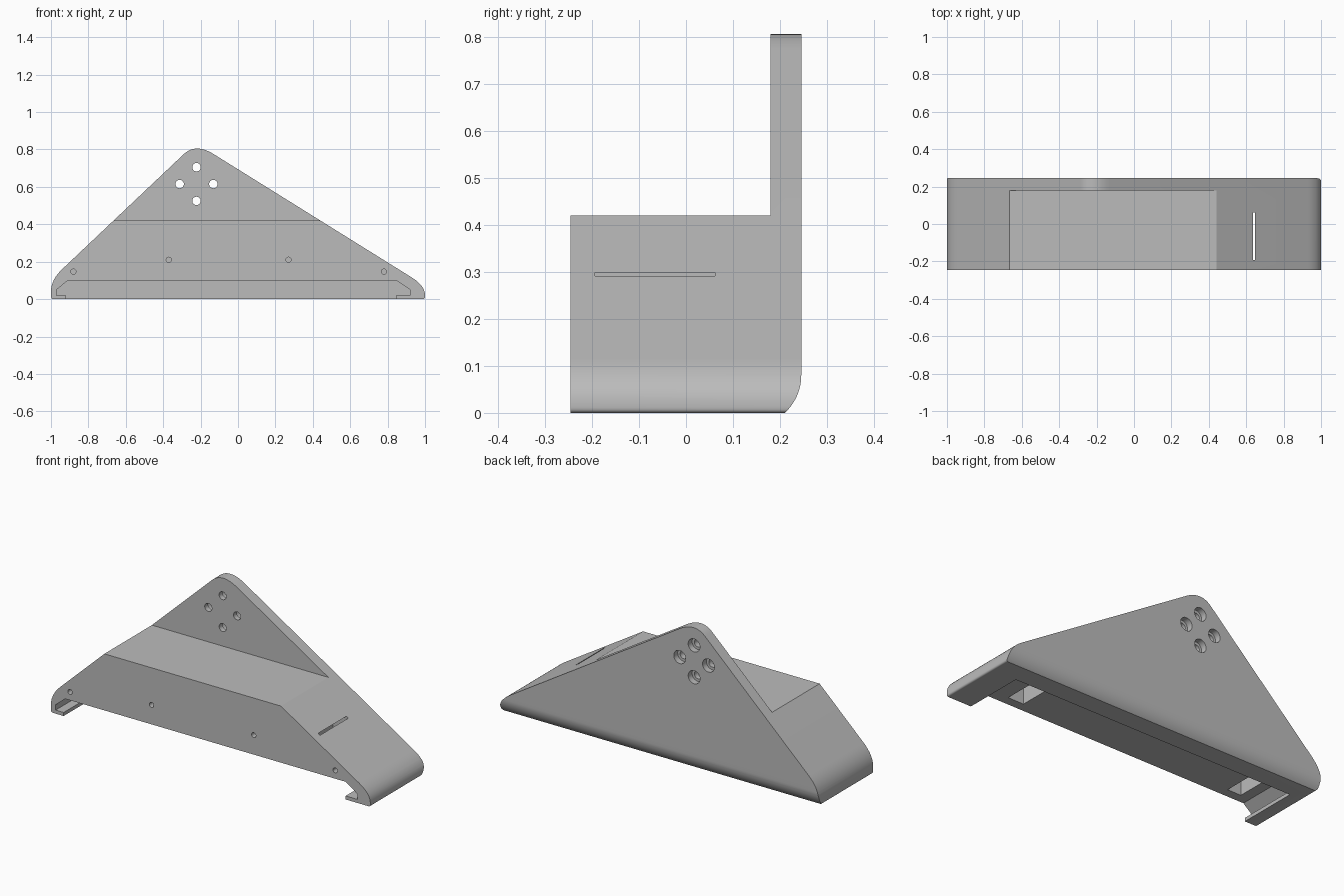
import bpy, bmesh, math
from mathutils import Vector

cube = bpy.data.objects.get("Cube")
if cube:
    bpy.data.objects.remove(cube, do_unlink=True)

grey = bpy.data.materials.new("plain_grey")
grey.use_nodes = True
grey.diffuse_color = (0.5, 0.5, 0.5, 1)
grey.node_tree.nodes["Principled BSDF"].inputs["Base Color"].default_value = (0.5, 0.5, 0.5, 1)

FRONT, BACK = -0.245, 0.245


def corner(start, control, end, steps=10):
    """Rounded corner as points of a quadratic curve."""
    a, b, c = Vector(start), Vector(control), Vector(end)
    ts = [i / steps for i in range(steps + 1)]
    return [tuple(a * (1 - t) ** 2 + b * 2 * t * (1 - t) + c * t * t) for t in ts]


def prism(name, outline, low, high, axis="y"):
    """Extrude an outline: (x, z) along y, or (y, z) along x."""
    bm = bmesh.new()
    place = (lambda p: (p[0], low, p[1])) if axis == "y" else (lambda p: (low, p[0], p[1]))
    face = bm.faces.new([bm.verts.new(place(p)) for p in outline])
    moved = bmesh.ops.extrude_face_region(bm, geom=[face])["geom"]
    shift = Vector((0, high - low, 0) if axis == "y" else (high - low, 0, 0))
    bmesh.ops.translate(bm, vec=shift, verts=[g for g in moved if isinstance(g, bmesh.types.BMVert)])
    bmesh.ops.recalc_face_normals(bm, faces=bm.faces)
    mesh = bpy.data.meshes.new(name)
    bm.to_mesh(mesh)
    bm.free()
    mesh.materials.append(grey)
    obj = bpy.data.objects.new(name, mesh)
    bpy.context.collection.objects.link(obj)
    return obj


def box(name, x0, x1, y0, y1, z0, z1):
    return prism(name, [(x0, z0), (x0, z1), (x1, z1), (x1, z0)], y0, y1)


def rod(name, x, z, radius, y0, y1, sides=32):
    turn = [2 * math.pi * i / sides for i in range(sides)]
    return prism(name, [(x + radius * math.cos(a), z + radius * math.sin(a)) for a in turn], y0, y1)


def cut(target, cutter):
    mod = target.modifiers.new("cut", "BOOLEAN")
    mod.operation = "DIFFERENCE"
    mod.solver = "EXACT"
    mod.object = cutter
    bpy.context.view_layer.objects.active = target
    bpy.ops.object.modifier_apply(modifier=mod.name)
    bpy.data.objects.remove(cutter, do_unlink=True)


# Triangular body with rounded tips
outline = (corner((-0.985, 0), (-1, 0), (-1, 0.015), 5)
           + corner((-1, 0.04), (-1, 0.103), (-0.94, 0.16))
           + corner((-0.29, 0.775), (-0.227, 0.835), (-0.13, 0.775), 14)
           + corner((0.93, 0.115), (1, 0.071), (1, 0.02))
           + corner((1, 0.012), (1, 0), (0.988, 0), 5))
body = prism("bracket_body", outline, FRONT, BACK)

# Upper step, leaving a thin back plate
cut(body, box("step_cutter", -1.1, 1.1, -0.4, 0.18, 0.42, 1))

# Rounded lower back edge
radius = 0.109
arc = [math.radians(-47.5 * i / 12) for i in range(13)]
edge = [(BACK - radius + radius * math.cos(a), 0.08 + radius * math.sin(a)) for a in arc]
cut(body, prism("edge_cutter", edge + [(0.2, -0.02), (0.3, -0.02), (0.3, 0.08)], -1.1, 1.1, "x"))

# Underside channel with lips at both ends
channel = [(-0.92, -0.02), (-0.92, 0.02), (-0.97, 0.02), (-0.97, 0.05), (-0.91, 0.1),
           (0.845, 0.1), (0.92, 0.05), (0.92, 0.02), (0.845, 0.02), (0.845, -0.02)]
cut(body, prism("channel_cutter", channel, -0.3, 0.1))

# Pockets in the channel roof; the taller one opens as a slit in the slope
cut(body, box("tall_pocket_cutter", 0.55, 0.648, -0.193, 0.062, 0.08, 0.298))
cut(body, box("short_pocket_cutter", -0.85, -0.765, -0.193, 0.062, 0.08, 0.18))

# Small screw holes in the front
for x, z in [(-0.88, 0.147), (-0.37, 0.21), (0.27, 0.21), (0.78, 0.147)]:
    cut(body, rod("screw_cutter", x, z, 0.014, -0.3, -0.15, 20))

# Counterbored mounting holes in the back plate
for i in range(4):
    a = i * math.pi / 2
    x, z = -0.222 + 0.09 * math.cos(a), 0.615 + 0.09 * math.sin(a)
    cut(body, rod("bolt_cutter", x, z, 0.0225, 0.1, 0.3))
    cut(body, rod("counterbore_cutter", x, z, 0.037, 0.21, 0.3))

bpy.ops.object.select_all(action="DESELECT")
body.select_set(True)
bpy.context.view_layer.objects.active = body
bpy.ops.object.shade_smooth_by_angle(angle=math.radians(25))
